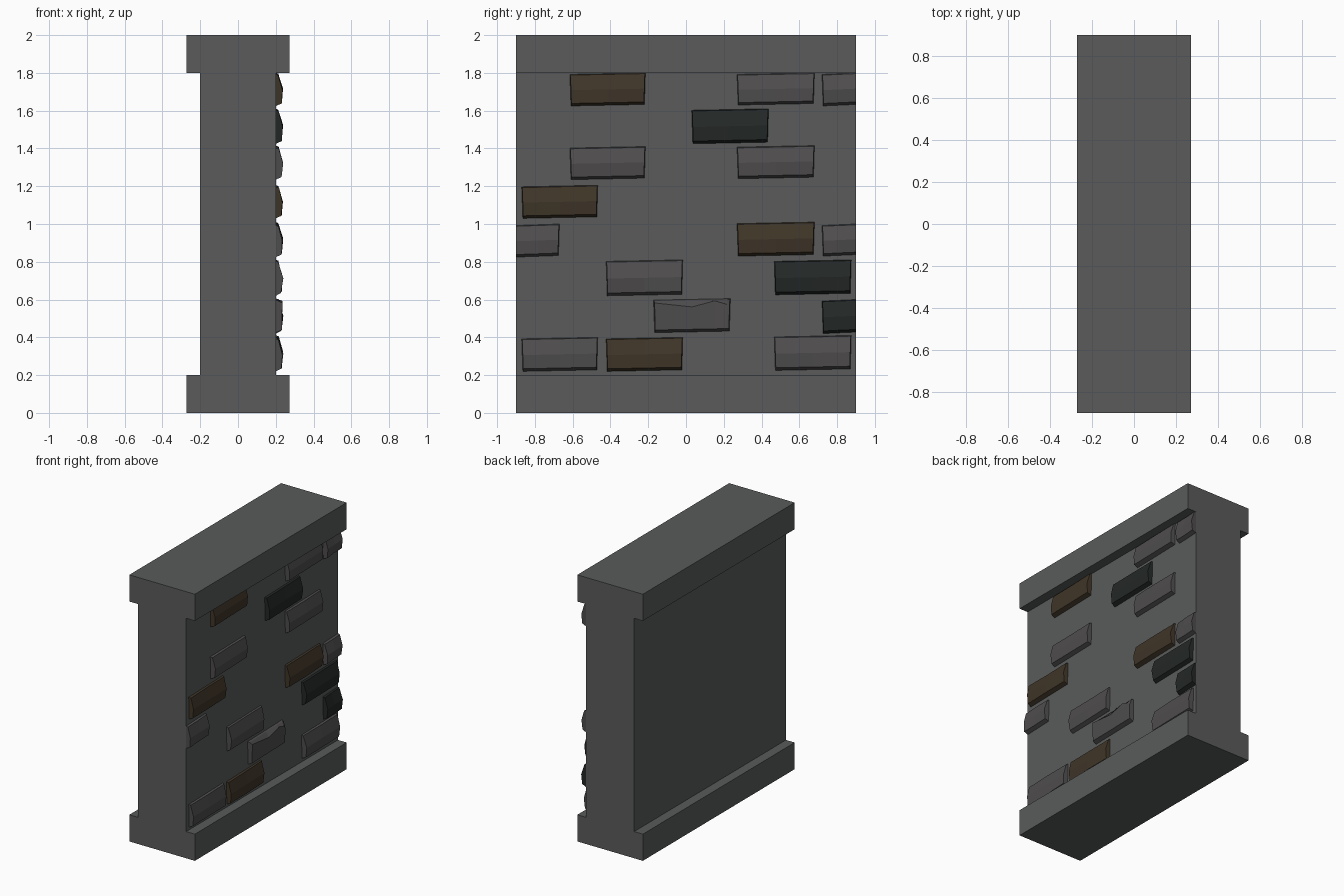
import bpy, bmesh, random

if "Cube" in bpy.data.objects:
    bpy.data.objects.remove(bpy.data.objects["Cube"])

random.seed(4)


def material(name, rgb):
    m = bpy.data.materials.new(name)
    m.diffuse_color = (*rgb, 1)
    m.use_nodes = True
    m.node_tree.nodes["Principled BSDF"].inputs["Base Color"].default_value = m.diffuse_color
    return m


STONE = material("stone", (0.10, 0.105, 0.102))
MATS = {
    "grey": material("grey_brick", (0.078, 0.074, 0.075)),
    "brown": material("brown_brick", (0.050, 0.036, 0.021)),
    "dark": material("dark_brick", (0.017, 0.021, 0.019)),
}


def finish(name, bm, mat):
    bmesh.ops.recalc_face_normals(bm, faces=bm.faces)
    me = bpy.data.meshes.new(name)
    bm.to_mesh(me)
    bm.free()
    me.materials.append(mat)
    ob = bpy.data.objects.new(name, me)
    bpy.context.collection.objects.link(ob)
    return ob


# Wall with base and coping: one I-shaped profile extruded along y
W, C, L = 0.2, 0.272, 0.9
half = [(C, 0), (C, 0.2), (W, 0.2), (W, 1.8), (C, 1.8), (C, 2)]
profile = half + [(-x, z) for x, z in reversed(half)]
bm = bmesh.new()
face = bm.faces.new([bm.verts.new((x, -L, z)) for x, z in profile])
ext = bmesh.ops.extrude_face_region(bm, geom=[face])["geom"]
bmesh.ops.translate(bm, vec=(0, 2 * L, 0),
                    verts=[v for v in ext if isinstance(v, bmesh.types.BMVert)])
finish("wall", bm, STONE)


# Rough brick: back outline on the wall, bulging faceted front
def brick(name, y0, y1, z0, z1, colour, cols=(0, 0.5, 1), chip=None):
    bm = bmesh.new()
    tilt = 0.008
    # (fraction down, depth, inset) for the front rows
    rows = [(0, W, 0), (0, 0.214, 0.004), (0.5, 0.237, 0), (0.92, 0.230, 0), (1, W, 0)]
    grid = []
    for r, (f, depth, inset) in enumerate(rows):
        line = []
        for c, u in enumerate(cols):
            edge = min(c, len(cols) - 1 - c) == 0
            top = z1 - tilt * (1 - u) - inset
            bottom = z0 + tilt * u
            left, right = y0 + 0.006 * f, y1 - 0.005 * f
            if r in (1, 2, 3) and edge:
                left, right = left + 0.003, right - 0.003
            y = max(-L, min(L, left + (right - left) * u))
            if y1 == L and u == 1:
                y = L
            if y0 == -L and u == 0:
                y = -L
            z = top + (bottom - top) * f
            x = depth
            if r in (1, 2, 3):
                x += random.uniform(-0.003, 0.003)
            # broken upper edge
            if chip and r == 2:
                z, x = top - chip[c], 0.235
            line.append(bm.verts.new((x, y, z)))
        grid.append(line)
    for a, b in zip(grid, grid[1:]):
        for i in range(len(cols) - 1):
            bm.faces.new((a[i], a[i + 1], b[i + 1], b[i]))
    # ends and back
    bm.faces.new([row[0] for row in grid])
    bm.faces.new([row[-1] for row in grid])
    bm.faces.new(grid[0] + grid[-1][::-1])
    finish(name, bm, MATS[colour])


# Bricks: y range, bottom z, top z, colour
bricks = [
    (-0.615, -0.215, 1.625, 1.80, "brown"),
    (0.27, 0.68, 1.63, 1.80, "grey"),
    (0.72, 0.90, 1.625, 1.80, "grey"),
    (0.03, 0.437, 1.425, 1.61, "dark"),
    (-0.615, -0.215, 1.235, 1.41, "grey"),
    (0.27, 0.68, 1.24, 1.415, "grey"),
    (-0.87, -0.467, 1.03, 1.205, "brown"),
    (-0.90, -0.67, 0.825, 1.00, "grey"),
    (0.27, 0.68, 0.83, 1.01, "brown"),
    (0.72, 0.90, 0.83, 1.00, "grey"),
    (-0.423, -0.017, 0.62, 0.81, "grey"),
    (0.467, 0.875, 0.625, 0.81, "dark"),
    (0.72, 0.90, 0.42, 0.60, "dark"),
    (-0.87, -0.467, 0.22, 0.40, "grey"),
    (-0.423, -0.017, 0.22, 0.40, "brown"),
    (0.467, 0.875, 0.225, 0.41, "grey"),
]
for i, b in enumerate(bricks):
    brick(f"brick_{i + 1}", *b)

# Brick with a broken upper edge
brick("chipped_brick", -0.172, 0.235, 0.425, 0.605, "grey",
      cols=(0, 0.5, 0.8, 0.96, 1), chip=(0.015, 0.04, 0.01, 0.03, 0.06))
